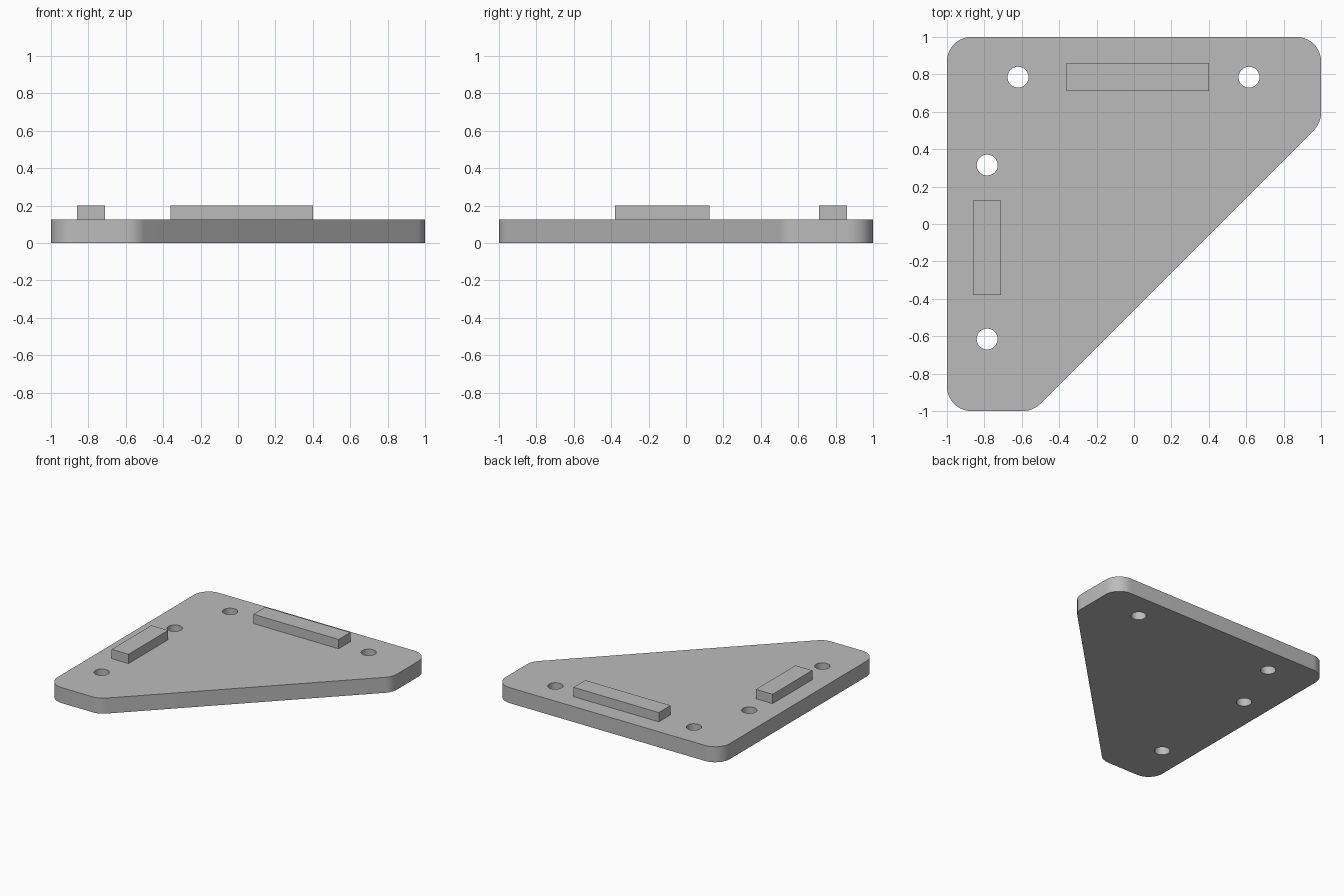
import bpy, bmesh, math
from mathutils import Vector

if "Cube" in bpy.data.objects:
    bpy.data.objects.remove(bpy.data.objects["Cube"])

PLATE_H, TOP_H = 0.125, 0.2

grey = bpy.data.materials.new("plain_grey")
grey.diffuse_color = (0.5, 0.5, 0.5, 1)
grey.use_nodes = True
grey.node_tree.nodes["Principled BSDF"].inputs["Base Color"].default_value = grey.diffuse_color


def rounded(corners, r, steps=10):
    """Outline of a convex counter-clockwise polygon with filleted corners."""
    pts = []
    for i, c in enumerate(corners):
        p = Vector(c)
        a = (Vector(corners[i - 1]) - p).normalized()
        b = (Vector(corners[(i + 1) % len(corners)]) - p).normalized()
        half = a.angle(b) / 2
        centre = p + (a + b).normalized() * (r / math.sin(half))
        start = p + a * (r / math.tan(half)) - centre
        ang0, sweep = math.atan2(start.y, start.x), math.pi - 2 * half
        for k in range(steps + 1):
            t = ang0 + sweep * k / steps
            pts.append((centre.x + r * math.cos(t), centre.y + r * math.sin(t)))
    return pts


def circle(x, y, r, n=32):
    return [(x + r * math.cos(2 * math.pi * k / n),
             y + r * math.sin(2 * math.pi * k / n)) for k in range(n)]


def prism(name, outline, z0, z1):
    bm = bmesh.new()
    low = [bm.verts.new((x, y, z0)) for x, y in outline]
    high = [bm.verts.new((x, y, z1)) for x, y in outline]
    bm.faces.new(low[::-1])
    bm.faces.new(high)
    n = len(outline)
    for i in range(n):
        j = (i + 1) % n
        bm.faces.new((low[i], low[j], high[j], high[i]))
    mesh = bpy.data.meshes.new(name)
    bm.to_mesh(mesh)
    bm.free()
    mesh.materials.append(grey)
    ob = bpy.data.objects.new(name, mesh)
    bpy.context.collection.objects.link(ob)
    return ob


# Gusset plate with rounded corners
plate = prism("gusset_plate", rounded(
    [(-1, -1), (-0.54, -1), (1, 0.54), (1, 1), (-1, 1)], 0.13), 0, PLATE_H)

# Screw holes, two along each straight edge
for i, (x, y) in enumerate([(-0.62, 0.785), (0.615, 0.785),
                            (-0.785, 0.315), (-0.785, -0.615)]):
    cutter = prism(f"hole_cutter_{i + 1}", circle(x, y, 0.056), -0.1, 0.3)
    mod = plate.modifiers.new("screw_hole", 'BOOLEAN')
    mod.operation, mod.solver, mod.object = 'DIFFERENCE', 'EXACT', cutter
    bpy.context.view_layer.objects.active = plate
    bpy.ops.object.modifier_apply(modifier=mod.name)
    bpy.data.objects.remove(cutter)

bpy.ops.object.select_all(action='DESELECT')
plate.select_set(True)
bpy.context.view_layer.objects.active = plate
bpy.ops.object.shade_smooth_by_angle(angle=math.radians(30))

# Raised locating keys that sit in the frame slots
for name, x0, x1, y0, y1 in [("back_key", -0.36, 0.40, 0.71, 0.86),
                             ("left_key", -0.86, -0.71, -0.38, 0.125)]:
    prism(name, [(x0, y0), (x1, y0), (x1, y1), (x0, y1)], PLATE_H, TOP_H)
